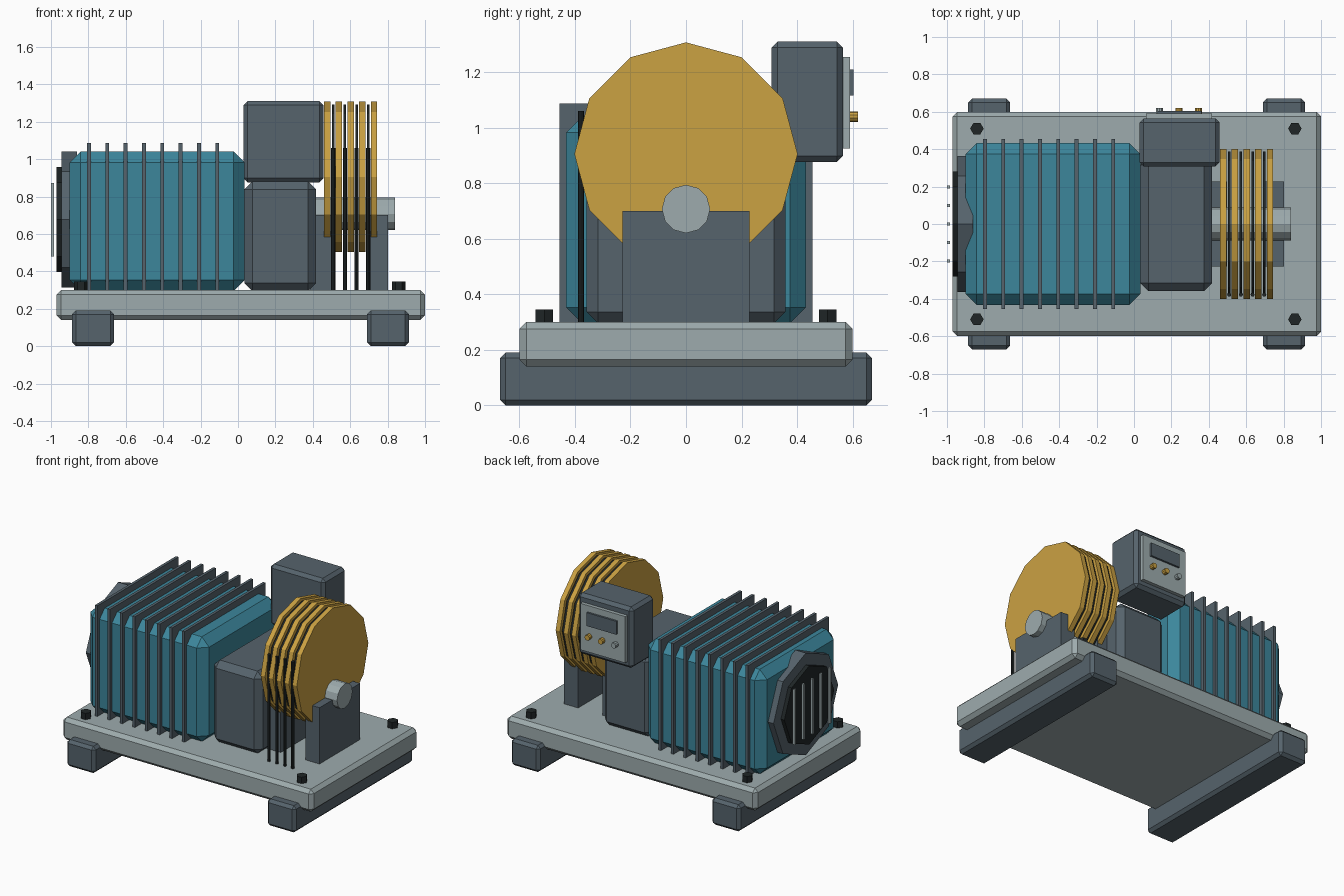
import bpy, bmesh, math
from mathutils import Matrix, Vector

cube = bpy.data.objects.get("Cube")
if cube:
    bpy.data.objects.remove(cube, do_unlink=True)


def material(name, r, g, b):
    m = bpy.data.materials.new(name)
    m.use_nodes = True
    m.diffuse_color = (r, g, b, 1)
    m.node_tree.nodes["Principled BSDF"].inputs["Base Color"].default_value = (r, g, b, 1)
    return m


BLUE = material("motor_blue", .045, .24, .33)
SLATE = material("slate_grey", .092, .125, .15)
STEEL = material("light_steel", .34, .41, .42)
GOLD = material("sheave_gold", .6, .36, .055)
BLACK = material("cable_black", .014, .019, .02)


def finish(name, bm, mat):
    mesh = bpy.data.meshes.new(name)
    bm.to_mesh(mesh)
    bm.free()
    mesh.materials.append(mat)
    ob = bpy.data.objects.new(name, mesh)
    bpy.context.collection.objects.link(ob)
    return ob


def box(name, xs, ys, zs, mat, bevel=0):
    """Box from its (min, max) extents, with an optional chamfer."""
    lo, hi = Vector((xs[0], ys[0], zs[0])), Vector((xs[1], ys[1], zs[1]))
    bm = bmesh.new()
    bmesh.ops.create_cube(bm, size=1, matrix=Matrix.Translation((lo + hi) / 2)
                          @ Matrix.Diagonal((*(hi - lo), 1)))
    if bevel:
        bmesh.ops.bevel(bm, geom=bm.edges[:], offset=bevel, segments=1, affect='EDGES')
    return finish(name, bm, mat)


def cylinder(name, axis, start, end, centre, radius, sides, mat):
    """Prism along an axis; centre holds the two other coordinates in xyz order."""
    mid = list(centre)
    mid.insert("XYZ".index(axis), (start + end) / 2)
    turn = {"X": Matrix.Rotation(math.pi / 2, 4, 'Y'),
            "Y": Matrix.Rotation(math.pi / 2, 4, 'X'),
            "Z": Matrix.Rotation(math.pi / 2, 4, 'Z')}[axis]
    bm = bmesh.new()
    bmesh.ops.create_cone(bm, cap_ends=True, segments=sides, radius1=radius, radius2=radius,
                          depth=end - start, matrix=Matrix.Translation(mid) @ turn)
    return finish(name, bm, mat)


# Bed plate, skids and anchor bolts
box("bed_plate", (-.97, 1), (-.6, .6), (.14, .3), STEEL, .025)
for side, x in (("right", -.775), ("left", .802)):
    box(f"{side}_skid", (x - .112, x + .112), (-.67, .67), (0, .19), SLATE, .02)
for x in (-.84, .86):
    for y in (-.51, .51):
        cylinder("anchor_bolt", "Z", .29, .345, (x, y), .036, 6, BLACK)

# Motor with cooling fins
box("motor_body", (-.9, .035), (-.432, .432), (.295, 1.04), BLUE, .058)
for i in range(8):
    x = -.797 + i * .098
    box("cooling_fin", (x - .01, x + .01), (-.455, .455), (.26, 1.087), SLATE)

# Fan cover and grille
cylinder("fan_cover", "X", -.943, -.86, (0, .677), .363, 8, SLATE)
cylinder("fan_opening", "X", -.97, -.94, (0, .677), .28, 8, BLACK)
for i in range(5):
    y = (i - 2) * .099
    box("grille_bar", (-1, -.984), (y - .008, y + .008), (.48, .873), STEEL)

# Gearbox
box("gearbox", (.035, .417), (-.358, .358), (.295, .88), SLATE, .042)

# Control box with panel, screen and buttons
box("control_box", (.03, .458), (.308, .565), (.876, 1.31), SLATE, .022)
box("control_panel", (.065, .418), (.55, .59), (.925, 1.255), STEEL)
box("control_screen", (.125, .36), (.58, .604), (1.115, 1.21), SLATE)
for x, mat in ((.137, STEEL), (.241, GOLD), (.345, GOLD)):
    cylinder("control_button", "Y", .58, .62, (x, 1.04), .019, 10, mat)

# Shaft on two bearing blocks
cylinder("drive_shaft", "X", .4, .84, (0, .707), .087, 12, STEEL)
for x in (.44, .745):
    box("bearing_block", (x - .056, x + .056), (-.228, .228), (.29, .7), SLATE)

# Sheave rims with cables between them
for i in range(5):
    x = .477 + i * .0625
    cylinder("sheave_rim", "X", x - .017, x + .017, (0, .905), .402, 12, GOLD)
for i in range(4):
    x = .509 + i * .0625
    cylinder("cable_wrap", "X", x - .007, x + .007, (0, .905), .388, 12, BLACK)
    cylinder("hanging_cable", "Z", .29, 1.06, (x, -.378), .011, 8, BLACK)
